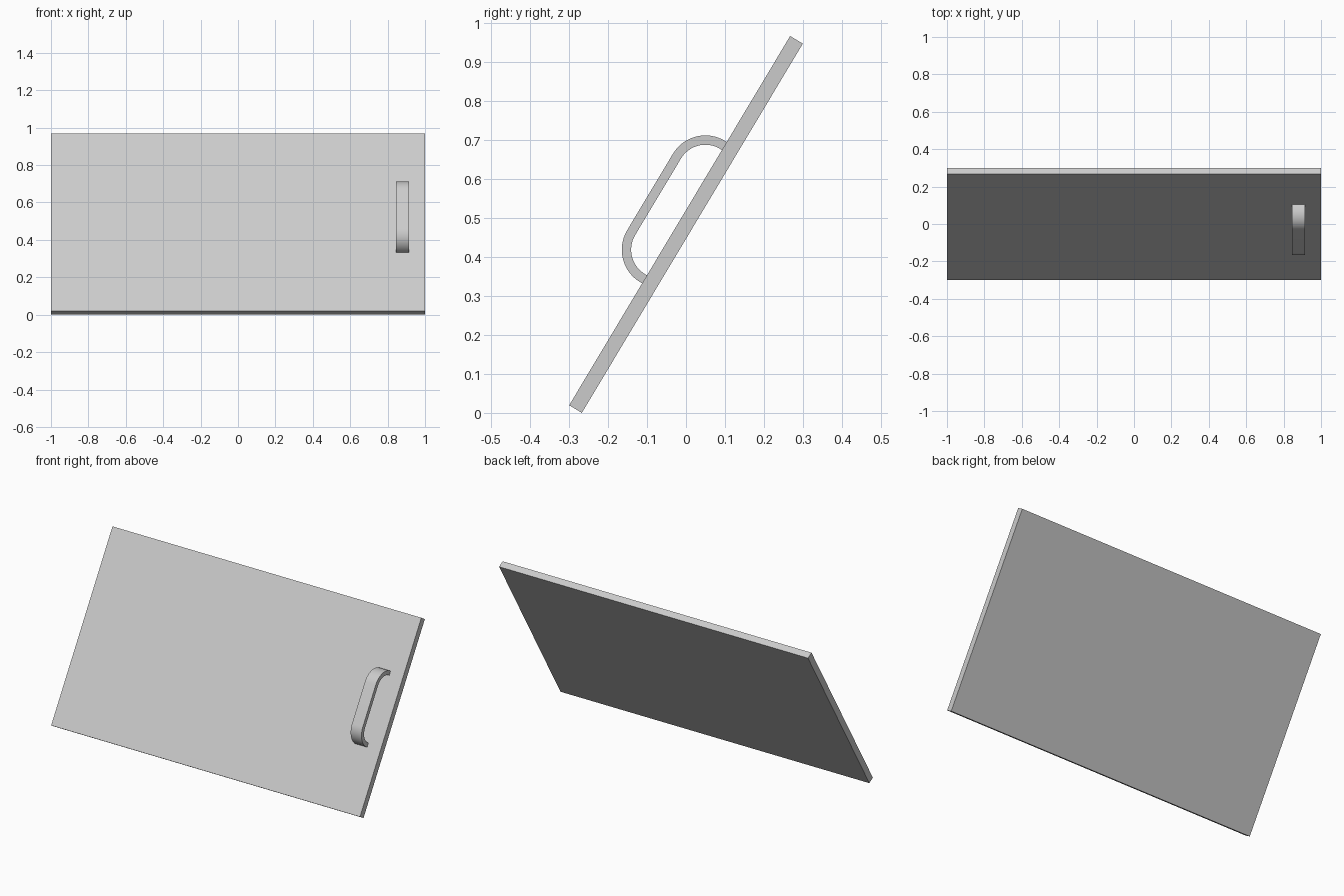
import bpy, bmesh, math

if "Cube" in bpy.data.objects:
    bpy.data.objects.remove(bpy.data.objects["Cube"])

TILT = math.radians(59.1)
LENGTH, THICK = 1.105, 0.038
CENTER_Z = (LENGTH * math.sin(TILT) + THICK * math.cos(TILT)) / 2


def finish(bm, name):
    bmesh.ops.recalc_face_normals(bm, faces=bm.faces)
    mesh = bpy.data.meshes.new(name)
    bm.to_mesh(mesh)
    bm.free()
    obj = bpy.data.objects.new(name, mesh)
    bpy.context.collection.objects.link(obj)
    obj.location = (0, 0, CENTER_Z)
    obj.rotation_euler = (TILT, 0, 0)
    return obj


# Leaning flat panel
bm = bmesh.new()
bmesh.ops.create_cube(bm, size=1)
bmesh.ops.scale(bm, vec=(2, LENGTH, THICK), verts=bm.verts)
finish(bm, "door_panel")

# Handle: flat strap following two quarter arcs joined by a straight grip
MID, HALF = 0.024, 0.1145      # handle middle and arc centre offset along the panel
ARC_N, FOOT_N = 0.025, 0.017   # arc centre height, foot sunk slightly in the panel
STEPS = 16


def handle_path(r):
    pts = [(MID + HALF + r, FOOT_N)]
    for side, start in ((1, 0), (-1, 90)):
        for i in range(STEPS + 1):
            a = math.radians(start + 90 * i / STEPS)
            pts.append((MID + side * HALF + r * math.cos(a), ARC_N + r * math.sin(a)))
    return pts + [(MID - HALF - r, FOOT_N)]


bm = bmesh.new()
rings = []
for (uo, no), (ui, ni) in zip(handle_path(0.097), handle_path(0.073)):
    rings.append([bm.verts.new(p) for p in (
        (0.845, uo, no), (0.915, uo, no), (0.915, ui, ni), (0.845, ui, ni))])
for a, b in zip(rings, rings[1:]):
    for k in range(4):
        j = (k + 1) % 4
        bm.faces.new((a[k], a[j], b[j], b[k]))
bm.faces.new(rings[0])
bm.faces.new(rings[-1])
handle = finish(bm, "handle")

bpy.context.view_layer.objects.active = handle
handle.select_set(True)
bpy.ops.object.shade_smooth_by_angle(angle=math.radians(30))
